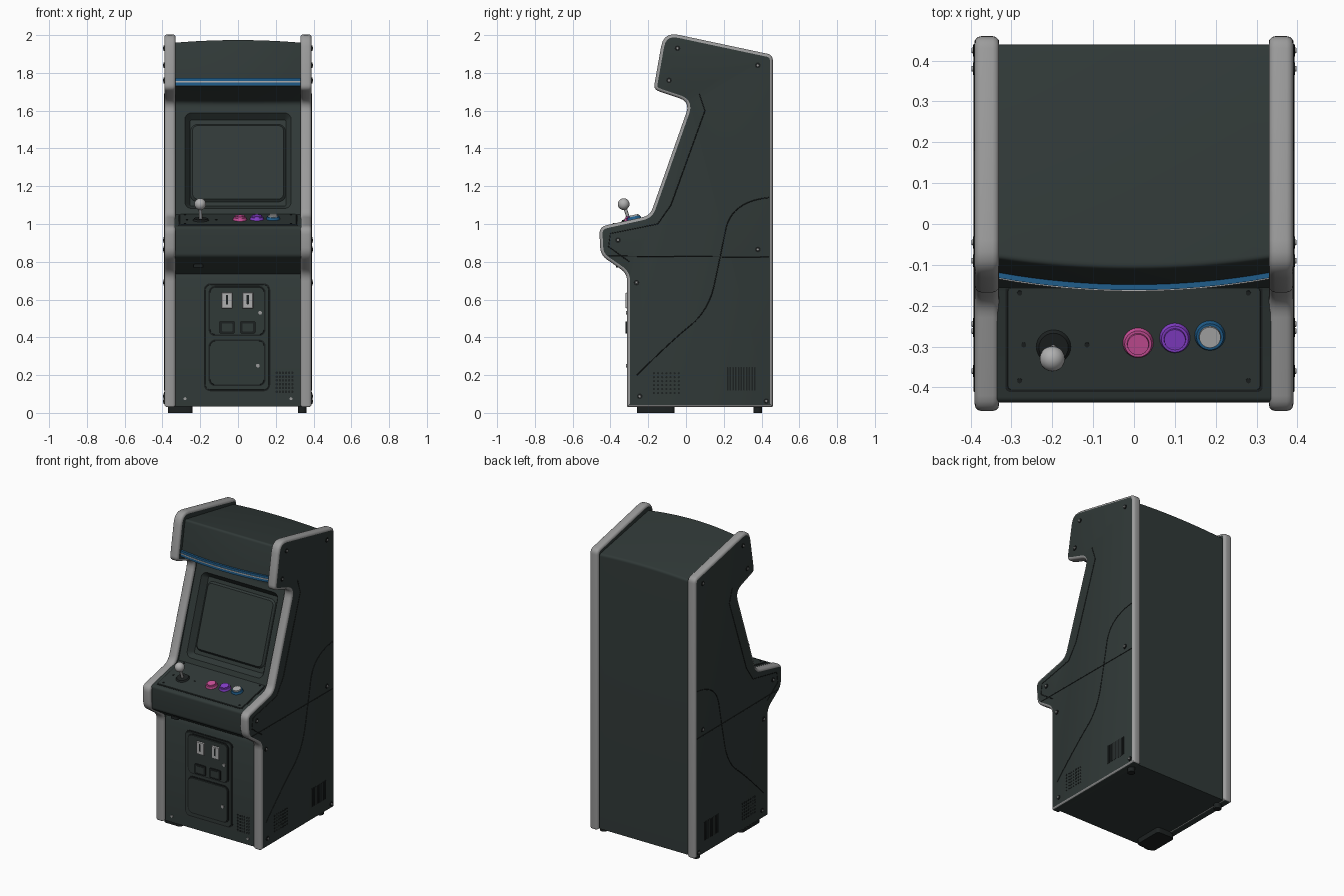
import bpy, bmesh, math
from mathutils import Matrix, Vector

if "Cube" in bpy.data.objects:
    bpy.data.objects.remove(bpy.data.objects["Cube"])


def material(name, rgb):
    m = bpy.data.materials.new(name)
    m.use_nodes = True
    m.diffuse_color = (*rgb, 1)
    m.node_tree.nodes["Principled BSDF"].inputs["Base Color"].default_value = (*rgb, 1)
    return m


CASE = material("charcoal green", (0.03, 0.041, 0.039))
BLACK = material("near black", (0.012, 0.015, 0.015))
TRIM = material("trim grey", (0.33, 0.33, 0.33))
LIGHT = material("light grey", (0.43, 0.43, 0.43))
PINK = material("pink", (0.6, 0.08, 0.32))
PURPLE = material("purple", (0.24, 0.05, 0.6))
BLUE = material("blue", (0.014, 0.11, 0.26))


def finish(name, bm, mats, mirror=False):
    bmesh.ops.recalc_face_normals(bm, faces=bm.faces)
    mesh = bpy.data.meshes.new(name)
    bm.to_mesh(mesh)
    bm.free()
    ob = bpy.data.objects.new(name, mesh)
    bpy.context.collection.objects.link(ob)
    for m in mats:
        mesh.materials.append(m)
    if mirror:
        ob.modifiers.new("Mirror", 'MIRROR')
    return ob


def rounded(corners, steps=5):
    """Round each corner; the last number of a corner is its cut length."""
    out, n = [], len(corners)
    for i in range(n):
        prev, here, nxt = (Vector(corners[(i + k) % n][:-1]) for k in (-1, 0, 1))
        cut = corners[i][-1]
        if cut == 0:
            out.append(here)
            continue
        a = here + (prev - here).normalized() * cut
        b = here + (nxt - here).normalized() * cut
        for s in range(steps + 1):
            t = s / steps
            out.append(a * (1 - t) ** 2 + here * 2 * t * (1 - t) + b * t * t)
    return out


def loft(name, profile, half, mat, slices=16):
    """Sweep (y, z, bulge y, bulge z) across x, bulging at the middle."""
    bm = bmesh.new()
    rows = []
    for s in range(slices + 1):
        u = 2 * s / slices - 1
        k = 1 - u * u
        rows.append([bm.verts.new((u * half, p[0] + k * p[2], p[1] + k * p[3])) for p in profile])
    n = len(profile)
    for a, b in zip(rows, rows[1:]):
        for i in range(n):
            bm.faces.new((a[i], a[(i + 1) % n], b[(i + 1) % n], b[i]))
    bm.faces.new(rows[0])
    bm.faces.new(rows[-1])
    return finish(name, bm, [mat])


def plates(name, frame, centres, w, h, r, depth, mat, inset=0.0, base=0.0, mirror=False, steps=5):
    """Rounded-rectangle plates at (u, v) centres of a frame, chamfered by inset."""
    bm = bmesh.new()
    for u, v in centres:
        loops = []
        for i, z in ((0, base), (inset, base + depth)):
            rr, loop = max(r - i, 0.0005), []
            for q in range(4):
                sx, sy = ((1, 1), (-1, 1), (-1, -1), (1, -1))[q]
                for s in range(steps + 1):
                    ang = (q + s / steps) * math.pi / 2
                    x = u + sx * (w / 2 - i - rr) + rr * math.cos(ang)
                    y = v + sy * (h / 2 - i - rr) + rr * math.sin(ang)
                    loop.append(bm.verts.new((x, y, z)))
            loops.append(loop)
        a, b = loops
        for i in range(len(a)):
            j = (i + 1) % len(a)
            bm.faces.new((a[i], a[j], b[j], b[i]))
        bm.faces.new(a)
        bm.faces.new(b)
    bmesh.ops.remove_doubles(bm, verts=bm.verts, dist=0.00001)
    bm.transform(frame)
    return finish(name, bm, [mat], mirror)


def rod(name, points, radius, mat, mirror=False, smooth=False):
    cu = bpy.data.curves.new(name, 'CURVE')
    cu.dimensions = '3D'
    cu.bevel_depth, cu.bevel_resolution, cu.use_fill_caps = radius, 2, True
    sp = cu.splines.new('NURBS' if smooth else 'POLY')
    sp.points.add(len(points) - 1)
    for p, co in zip(sp.points, points):
        p.co = (*co, 1)
    if smooth:
        sp.use_endpoint_u, sp.order_u = True, 3
    cu.materials.append(mat)
    ob = bpy.data.objects.new(name, cu)
    bpy.context.collection.objects.link(ob)
    if mirror:
        ob.modifiers.new("Mirror", 'MIRROR')


def tilted(y, z, angle):
    return Matrix.Translation((0, y, z)) @ Matrix.Rotation(angle, 4, 'X')


def grid(u0, v0, du, dv, nu, nv):
    return [(u0 + i * du, v0 + j * dv) for i in range(nu) for j in range(nv)]


FRONT = tilted(-0.295, 0, math.pi / 2)
SLOPE = tilted(-0.059, 1.335, math.atan2(0.595, 0.2))
DECK = tilted(-0.28, 1.0194, math.atan2(0.06, 0.27))
SIDE = Matrix(((0, 0, 1, 0.39), (1, 0, 0, 0), (0, 1, 0, 0), (0, 0, 0, 1)))

# Side panels with rounded grey edging
outline = rounded([(0.46, 0.03, 0.01), (0.46, 1.895, 0.03), (-0.118, 2.018, 0.08), (-0.172, 1.712, 0.03),
                   (0.022, 1.647, 0.06), (-0.19, 1.045, 0.04), (-0.46, 0.985, 0.04), (-0.452, 0.835, 0.04),
                   (-0.312, 0.738, 0.04), (-0.312, 0.03, 0.01)])
bm = bmesh.new()
inner = bm.faces.new([bm.verts.new((0.33, p[0], p[1])) for p in outline])
ext = bmesh.ops.extrude_face_region(bm, geom=[inner])["geom"]
bmesh.ops.translate(bm, verts=[g for g in ext if isinstance(g, bmesh.types.BMVert)], vec=(0.06, 0, 0))
rim = [e for e in bm.edges if abs(e.verts[0].co.x - e.verts[1].co.x) < 0.001]
bmesh.ops.bevel(bm, geom=rim, offset=0.016, segments=3, profile=0.5, affect='EDGES', clamp_overlap=False)
bmesh.ops.recalc_face_normals(bm, faces=bm.faces)
for f in bm.faces:
    f.material_index = 0 if abs(f.normal.x) > 0.99 or f.normal.z < -0.95 else 1
finish("side_panels", bm, [CASE, TRIM], mirror=True)

# Cabinet body with a recess for the screen
body = loft("cabinet_body", rounded([
    (0.44, 0.035, 0, 0, 0), (0.44, 1.865, 0, 0.012, 0.015), (-0.085, 1.962, -0.025, 0.014, 0.015),
    (-0.118, 1.775, -0.03, 0, 0), (-0.125, 1.73, -0.03, 0, 0), (0.045, 1.645, 0, 0, 0.03),
    (-0.155, 1.05, 0, 0, 0), (-0.165, 1.045, 0, 0, 0), (-0.437, 0.985, 0, 0, 0.015),
    (-0.432, 0.83, 0, 0, 0.015), (-0.285, 0.735, 0, 0, 0), (-0.295, 0.71, 0, 0, 0),
    (-0.295, 0.035, 0, 0, 0)]), 0.335, CASE)
cutter = plates("screen_cutter", SLOPE, [(0, 0)], 0.57, 0.54, 0.04, -0.045, CASE, inset=0.03, base=0.005)
cut = body.modifiers.new("Recess", 'BOOLEAN')
cut.operation, cut.object, cut.solver = 'DIFFERENCE', cutter, 'EXACT'
bpy.context.view_layer.objects.active = body
bpy.ops.object.modifier_apply(modifier=cut.name)
bpy.data.objects.remove(cutter)
plates("screen", SLOPE, [(0, 0)], 0.505, 0.435, 0.04, 0.014, CASE, inset=0.012, base=-0.041)

# Marquee strip
loft("marquee_strip", [(y, z, -0.03, 0) for y, z in ((-0.105, 1.733), (-0.132, 1.733), (-0.132, 1.772), (-0.105, 1.772))],
     0.332, BLUE)
loft("marquee_strip_line", [(y, z, -0.03, 0) for y, z in ((-0.12, 1.75), (-0.135, 1.75), (-0.135, 1.757), (-0.12, 1.757))],
     0.33, LIGHT)

# Control deck, buttons and joystick
plates("deck_seam", DECK, [(0, 0)], 0.63, 0.268, 0.012, 0.002, BLACK)
plates("control_plate", DECK, [(0, 0)], 0.62, 0.258, 0.01, 0.005, CASE, inset=0.002)
plates("deck_screws", DECK, grid(-0.28, -0.105, 0.56, 0.22, 2, 2) + grid(-0.27, -0.015, 0.155, 0, 2, 1),
       0.012, 0.012, 0.006, 0.008, BLACK)
for name, u, v, ring, cap in (("pink", 0.01, -0.01, PINK, PINK), ("purple", 0.1, 0.002, PURPLE, PURPLE),
                              ("blue", 0.186, 0.008, BLUE, LIGHT)):
    plates(name + "_button_ring", DECK, [(u, v)], 0.078, 0.078, 0.039, 0.019, ring, inset=0.006, steps=6)
    plates(name + "_button_cap", DECK, [(u, v)], 0.058, 0.058, 0.029, 0.027, cap, inset=0.003, steps=6)
plates("joystick_washer", DECK, [(-0.197, -0.02)], 0.092, 0.092, 0.046, 0.014, BLACK, inset=0.01, steps=6)
rod("joystick_shaft", [(-0.197, -0.3, 1.015), (-0.2, -0.328, 1.1)], 0.009, TRIM)
bm = bmesh.new()
bmesh.ops.create_uvsphere(bm, u_segments=20, v_segments=12, radius=0.031)
bm.transform(Matrix.Translation((-0.2, -0.33, 1.105)))
finish("joystick_ball", bm, [LIGHT])
plates("deck_latch", FRONT, [(-0.21, 0.778)], 0.05, 0.018, 0.004, 0.075, BLACK)

# Coin door
for name, v, w, h, base in (("coin_frame", 0.4, 0.34, 0.56, 0.0), ("upper_coin_door", 0.54, 0.29, 0.255, 0.008),
                            ("lower_coin_door", 0.265, 0.29, 0.235, 0.008)):
    plates(name + "_seam", FRONT, [(-0.005, v)], w + 0.012, h + 0.012, 0.035, 0.004, BLACK, base=base)
    plates(name, FRONT, [(-0.005, v)], w, h, 0.03, 0.008, CASE, inset=0.003, base=base)
plates("coin_slots", FRONT, grid(-0.058, 0.595, 0.11, 0, 2, 1), 0.06, 0.086, 0.006, 0.01, LIGHT, inset=0.004, base=0.014)
plates("coin_slits", FRONT, grid(-0.058, 0.6, 0.11, 0, 2, 1), 0.012, 0.05, 0.002, 0.002, BLACK, base=0.0235)
plates("coin_return_rims", FRONT, grid(-0.058, 0.453, 0.11, 0, 2, 1), 0.08, 0.064, 0.006, 0.01, BLACK, base=0.014)
plates("coin_return_flaps", FRONT, grid(-0.058, 0.453, 0.11, 0, 2, 1), 0.056, 0.042, 0.004, 0.012, CASE, base=0.014)
plates("door_locks", FRONT, [(0.117, 0.53), (0.105, 0.25)], 0.02, 0.02, 0.01, 0.008, TRIM, base=0.014)

# Vents, seams and bolts
plates("front_vent", FRONT, grid(0.205, 0.112, 0.0165, 0.02, 6, 6), 0.011, 0.013, 0.003, 0.002, BLACK, steps=2)
plates("front_screws", FRONT, grid(-0.28, 0.075, 0.56, 0, 2, 1), 0.016, 0.016, 0.008, 0.004, TRIM)
plates("side_hole_vents", SIDE, grid(-0.17, 0.105, 0.022, 0.021, 7, 6), 0.012, 0.012, 0.006, 0.002, BLACK,
       mirror=True, steps=2)
plates("side_slot_vents", SIDE, grid(0.22, 0.18, 0.0145, 0, 11, 1), 0.008, 0.125, 0.003, 0.002, BLACK,
       mirror=True, steps=2)
bolts = [(-0.045, 1.93), (-0.09, 1.76), (0.38, 1.84), (0.38, 0.865), (-0.36, 0.915), (-0.262, 0.69),
         (-0.245, 0.088), (0.425, 0.062)]
plates("side_bolt_washers", SIDE, bolts, 0.03, 0.03, 0.015, 0.004, BLACK, mirror=True)
plates("side_bolts", SIDE, bolts, 0.018, 0.018, 0.009, 0.008, TRIM, inset=0.003, mirror=True)
seams = {
    "side_cross_seam": [(-0.41, 0.83), (0.44, 0.825)],
    "side_wave_seam": [(-0.26, 0.2), (-0.08, 0.38), (0.12, 0.54), (0.18, 0.82), (0.24, 1.12), (0.44, 1.14)],
    "side_inner_seam": [(0.07, 1.69), (0.1, 1.6), (-0.08, 1.1), (-0.15, 1.0), (-0.4, 0.95), (-0.41, 0.88), (-0.3, 0.8)],
}
for name, pts in seams.items():
    rod(name, [(0.39, y, z) for y, z in pts], 0.0025, BLACK, mirror=True, smooth=name == "side_wave_seam")

# Feet
ground = Matrix.Identity(4)
plates("front_foot", ground, [(-0.305, -0.16)], 0.13, 0.2, 0.02, 0.04, BLACK)
plates("back_feet", ground, grid(-0.34, 0.38, 0.68, 0, 2, 1), 0.045, 0.045, 0.02, 0.04, BLACK)

# Smooth shading with crisp edges
bpy.ops.object.select_all(action='DESELECT')
for ob in bpy.context.scene.objects:
    if ob.type == 'MESH':
        ob.select_set(True)
        bpy.context.view_layer.objects.active = ob
bpy.ops.object.shade_smooth_by_angle(angle=math.radians(35))
